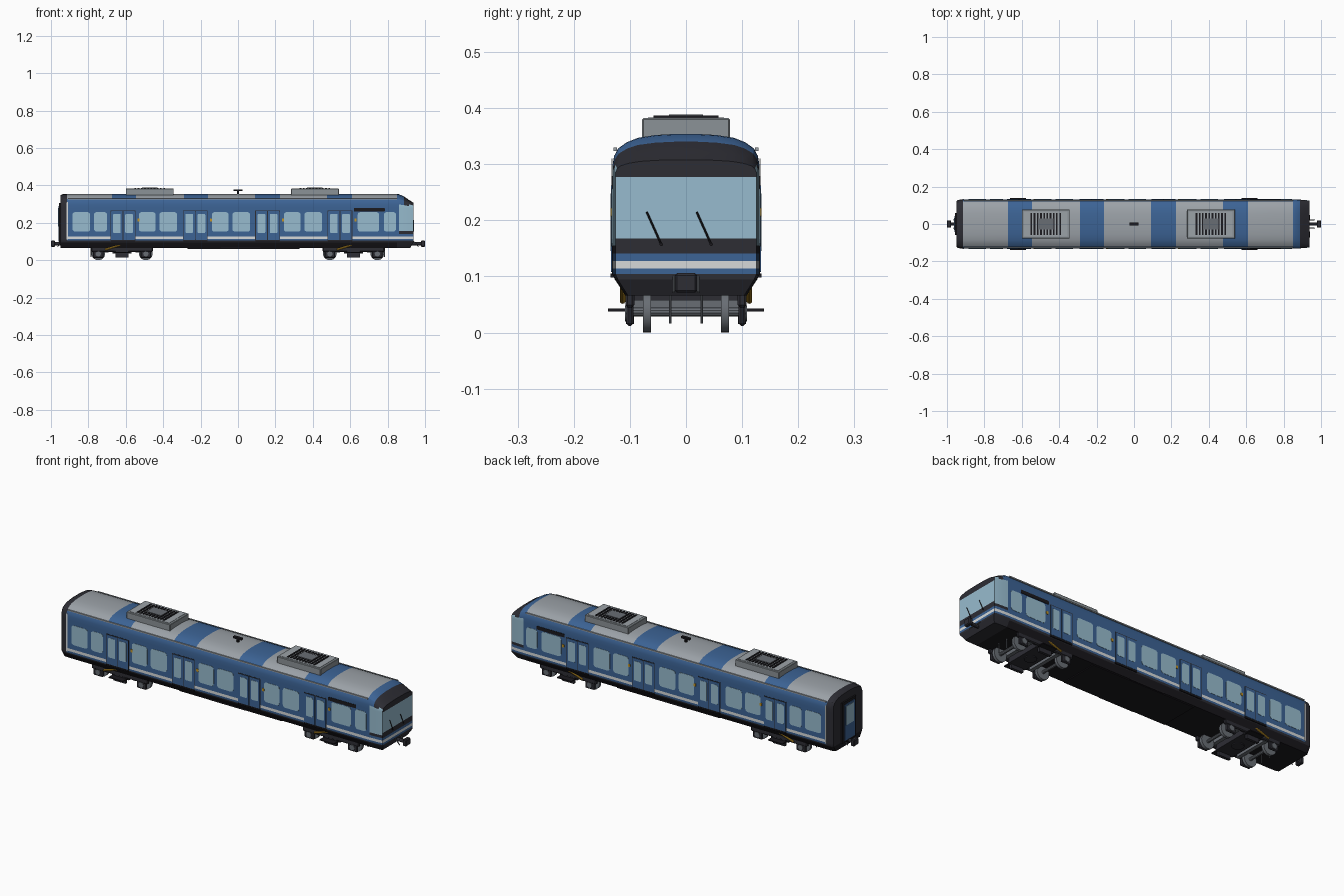
import bpy, bmesh, math
from mathutils import Vector

if "Cube" in bpy.data.objects:
    bpy.data.objects.remove(bpy.data.objects["Cube"])


def mat(name, r, g, b):
    m = bpy.data.materials.new(name)
    m.diffuse_color = (r, g, b, 1)
    m.use_nodes = True
    m.node_tree.nodes["Principled BSDF"].inputs["Base Color"].default_value = m.diffuse_color
    return m


BLUE = mat("body_blue", 0.045, 0.125, 0.30)
GREY = mat("roof_grey", 0.33, 0.36, 0.39)
GLASS = mat("window_glass", 0.31, 0.50, 0.62)
DARK = mat("dark_trim", 0.026, 0.026, 0.034)
BLACK = mat("underframe_black", 0.011, 0.010, 0.013)
WHITE = mat("stripe_white", 0.68, 0.70, 0.70)
YELLOW = mat("safety_yellow", 0.55, 0.30, 0.02)
STEEL = mat("wheel_steel", 0.14, 0.155, 0.175)
SLATE = mat("unit_side_grey", 0.26, 0.29, 0.31)


def finish(name, bm, mats):
    bmesh.ops.recalc_face_normals(bm, faces=bm.faces)
    me = bpy.data.meshes.new(name)
    bm.to_mesh(me)
    bm.free()
    for m in mats:
        me.materials.append(m)
    ob = bpy.data.objects.new(name, me)
    bpy.context.collection.objects.link(ob)
    return ob


def smooth(ob, deg=30):
    bpy.ops.object.select_all(action='DESELECT')
    ob.select_set(True)
    bpy.context.view_layer.objects.active = ob
    bpy.ops.object.shade_smooth_by_angle(angle=math.radians(deg))


def box(name, x0, x1, y0, y1, z0, z1, m, bevel=0):
    bm = bmesh.new()
    bmesh.ops.create_cube(bm, size=1)
    for v in bm.verts:
        v.co = ((x0 + x1) / 2 + v.co.x * (x1 - x0), (y0 + y1) / 2 + v.co.y * (y1 - y0),
                (z0 + z1) / 2 + v.co.z * (z1 - z0))
    if bevel:
        bmesh.ops.bevel(bm, geom=bm.edges[:], offset=bevel, segments=1, affect='EDGES')
    return finish(name, bm, [m])


def rod(name, a, b, r, m, sides=16):
    a, b = Vector(a), Vector(b)
    bm = bmesh.new()
    bmesh.ops.create_cone(bm, cap_ends=True, segments=sides, radius1=r, radius2=r, depth=(b - a).length)
    q = (b - a).to_track_quat('Z', 'Y')
    for v in bm.verts:
        v.co = q @ v.co + (a + b) / 2
    ob = finish(name, bm, [m])
    smooth(ob)
    return ob


def pane(name, x0, x1, z0, z1, s, m, r=0.014, y=0.1312, t=0.0012):
    # rounded side plate standing just proud of the wall
    bm = bmesh.new()
    vs = []
    for cx, cz, a0 in ((x1 - r, z1 - r, 0), (x0 + r, z1 - r, 90), (x0 + r, z0 + r, 180), (x1 - r, z0 + r, 270)):
        for k in range(4):
            a = math.radians(a0 + 30 * k)
            vs.append(bm.verts.new((cx + r * math.cos(a), s * y, cz + r * math.sin(a))))
    f = bm.faces.new(vs)
    ext = bmesh.ops.extrude_face_region(bm, geom=[f])
    for v in ext['geom']:
        if isinstance(v, bmesh.types.BMVert):
            v.co.y += s * t
    return finish(name, bm, [m])


# --- car body: half profile lofted along x, levels placed at the paint lines
PROFILE = [(0.108, 0.066), (0.127, 0.095), (0.131, 0.104), (0.131, 0.114), (0.131, 0.128), (0.131, 0.141),
           (0.131, 0.155), (0.131, 0.168), (0.131, 0.277), (0.131, 0.298), (0.128, 0.315), (0.121, 0.328),
           (0.106, 0.339), (0.086, 0.347), (0.055, 0.352), (0.02, 0.354)]
BANDS = [(-0.675, -0.545), (-0.29, -0.16), (0.09, 0.225), (0.475, 0.61)]
# station x, width scale, upper height scale
STATIONS = [(-0.95, 0.93, 0.9), (-0.94, 0.985, 0.98), (-0.915, 1, 1)]
STATIONS += [(x, 1, 1) for band in BANDS for x in band]
STATIONS += [(0.85, 1, 1), (0.862, 1, 0.98), (0.888, 0.992, 0.82), (0.915, 0.98, 0.58), (0.937, 0.958, 0.40)]

bm = bmesh.new()
rings = []
for x, w, h in STATIONS:
    half = []
    for y, z in PROFILE:
        zz = z if z <= 0.277 else 0.277 + (z - 0.277) * h
        xx = x - (0.016 if x > 0.93 and z < 0.08 else 0)
        half.append((xx, y * w, zz))
    pts = half + [(a, -b, c) for a, b, c in reversed(half)]
    rings.append([bm.verts.new(p) for p in pts])
n = len(rings[0])
for a, b in zip(rings, rings[1:]):
    for i in range(n):
        bm.faces.new((a[i], a[(i + 1) % n], b[(i + 1) % n], b[i]))
for ring in (rings[0], rings[-1]):
    for i in range(n // 2 - 1):
        bm.faces.new((ring[i], ring[i + 1], ring[n - 2 - i], ring[n - 1 - i]))
bm.normal_update()
MATS = [BLUE, GREY, GLASS, DARK, BLACK, WHITE]
for f in bm.faces:
    c = f.calc_center_median()
    front = c.x > 0.92 and max(v.co.x for v in f.verts) - min(v.co.x for v in f.verts) < 0.02
    top = max(v.co.z for v in f.verts)
    if c.z < 0.09 and top < 0.1:
        f.material_index = 4 if c.x < 0.85 else 3
    elif c.x < -0.915 or top < 0.106:
        f.material_index = 3
    elif 0.114 < c.z < 0.128:
        f.material_index = 5
    elif front:
        f.material_index = 0 if c.z < 0.141 else 2 if 0.168 < c.z < 0.277 else 3
    elif c.x > 0.862 and c.z > 0.141:
        side = abs(c.y) > 0.122
        if side and 0.155 < c.z < 0.295:
            f.material_index = 2
        elif c.x > 0.885 or c.z < 0.155:
            f.material_index = 3
    elif c.z > 0.328 and c.x < 0.85 and not any(a < c.x < b for a, b in BANDS):
        f.material_index = 1
smooth(finish("car_body", bm, MATS), 25)

# --- rear gangway end: door, glass and frame
box("gangway_frame", -0.958, -0.945, -0.058, 0.058, 0.09, 0.305, BLACK)
box("gangway_door", -0.961, -0.957, -0.042, 0.042, 0.10, 0.29, BLUE)
box("gangway_window", -0.963, -0.960, -0.032, 0.032, 0.18, 0.28, GLASS)

# --- side windows, doors and trims on both sides
WINDOWS = [(-0.885, -0.79), (-0.77, -0.70), (-0.53, -0.44), (-0.42, -0.325), (-0.14, -0.05), (-0.03, 0.065),
           (0.245, 0.335), (0.355, 0.45), (0.64, 0.755), (0.78, 0.845)]
DOORS = [-0.615, -0.228, 0.158, 0.545]
for s in (-1, 1):
    for x0, x1 in WINDOWS:
        pane("side_window", x0, x1, 0.153, 0.257, s, GLASS)
    for d in DOORS:
        pane("door_surround", d - 0.066, d + 0.066, 0.104, 0.266, s, DARK, 0.002, t=0.001)
        for e in (-1, 1):
            a, b = sorted((d + e * 0.002, d + e * 0.063))
            pane("door_leaf", a, b, 0.108, 0.262, s, BLUE, 0.002, t=0.0025)
            a, b = sorted((d + e * 0.012, d + e * 0.053))
            pane("door_window", a, b, 0.145, 0.248, s, GLASS, 0.006, t=0.0035)
        pane("door_button", d + 0.077, d + 0.089, 0.207, 0.222, s, YELLOW, 0.003, t=0.003)
        box("door_step", d - 0.064, d + 0.064, s * 0.1315 - 0.003, s * 0.1315 + 0.003, 0.098, 0.105, BLACK)
    pane("destination_panel", 0.62, 0.785, 0.261, 0.279, s, BLACK, 0.003, t=0.002)
    pane("end_trim", -0.916, -0.908, 0.11, 0.31, s, WHITE, 0.002, t=0.002)
    box("roof_gutter", -0.91, 0.85, s * 0.126 - 0.003, s * 0.126 + 0.003, 0.324, 0.330, GREY)

# --- windscreen wipers
for y in (-0.07, 0.019):
    rod("wiper", (0.940, y, 0.215), (0.940, y + 0.026, 0.157), 0.0018, BLACK, 6)
    rod("wiper_pivot", (0.935, y + 0.026, 0.157), (0.942, y + 0.026, 0.157), 0.003, BLACK, 8)

# --- roof ventilation units and aerial
for cx in (-0.472, 0.411):
    box("roof_unit", cx - 0.128, cx + 0.128, -0.078, 0.078, 0.345, 0.382, SLATE, 0.002)
    box("roof_unit_lid", cx - 0.116, cx + 0.116, -0.068, 0.068, 0.380, 0.3835, GREY)
    for i in range(10):
        x = cx - 0.077 + i * 0.0171
        box("vent_slat", x - 0.0045, x + 0.0045, -0.058, 0.058, 0.383, 0.387, BLACK)
    box("vent_cover", cx - 0.042, cx + 0.042, -0.03, 0.03, 0.383, 0.389, STEEL)
rod("aerial_stem", (0, 0, 0.35), (0, 0, 0.375), 0.007, BLACK, 10)
box("aerial_head", -0.025, 0.025, -0.008, 0.008, 0.37, 0.379, BLACK)

# --- underfloor equipment
box("equipment_box", -0.27, 0.33, -0.105, 0.105, 0.061, 0.07, BLACK)
box("equipment_box_small", -0.09, 0.12, -0.11, 0.11, 0.063, 0.08, BLACK)

# --- two bogies
for cx in (-0.62, 0.618):
    box("bogie_bolster", cx - 0.05, cx + 0.05, -0.10, 0.10, 0.035, 0.072, DARK)
    rod("bogie_pivot", (cx, 0, 0.03), (cx, 0, 0.08), 0.03, DARK)
    for e in (-1, 1):
        wx = cx + e * 0.127
        rod("axle", (wx, -0.105, 0.037), (wx, 0.105, 0.037), 0.008, STEEL, 10)
        box("bogie_cross_beam", wx - e * 0.045 - 0.01, wx - e * 0.045 + 0.01, -0.1, 0.1, 0.042, 0.058, STEEL)
        for s in (-1, 1):
            rod("wheel", (wx, s * 0.066, 0.037), (wx, s * 0.077, 0.037), 0.037, STEEL, 24)
            rod("wheel_flange", (wx, s * 0.062, 0.037), (wx, s * 0.067, 0.037), 0.037, STEEL, 24)
            box("axle_box", wx - 0.028, wx + 0.028, s * 0.1 - 0.006, s * 0.1 + 0.006, 0.012, 0.052, DARK, 0.004)
            rod("axle_cap", (wx, s * 0.105, 0.034), (wx, s * 0.109, 0.034), 0.014, STEEL)
    for s in (-1, 1):
        box("bogie_side_frame", cx - 0.165, cx + 0.165, s * 0.1 - 0.008, s * 0.1 + 0.008, 0.045, 0.078, DARK, 0.004)
        box("bogie_centre_box", cx - 0.035, cx + 0.035, s * 0.1 - 0.007, s * 0.1 + 0.007, 0.015, 0.05, DARK)
        box("bogie_step", cx - 0.042, cx + 0.042, s * 0.12 - 0.019, s * 0.12 + 0.019, 0.038, 0.043, BLACK)
        rod("yellow_damper", (cx - 0.09, s * 0.113, 0.056), (cx - 0.01, s * 0.113, 0.082), 0.005, YELLOW, 10)
        rod("sand_pipe", (cx + math.copysign(0.165, cx), s * 0.028, 0.016),
            (cx + math.copysign(0.165, cx), s * 0.028, 0.07), 0.0025, STEEL, 8)

# --- couplers and hoses at both ends
for e in (-1, 1):
    rod("coupler_shaft", (e * 0.90, 0, 0.088), (e * 0.985, 0, 0.088), 0.009, DARK, 12)
    a, b = sorted((e * 0.978, e * 1.0))
    box("coupler_head", a, b, -0.02, 0.02, 0.071, 0.106, DARK, 0.004)
    for s in (-1, 1):
        rod("air_hose", (e * 0.938, s * 0.022, 0.10), (e * 0.965, s * 0.022, 0.072), 0.0025, STEEL, 8)
